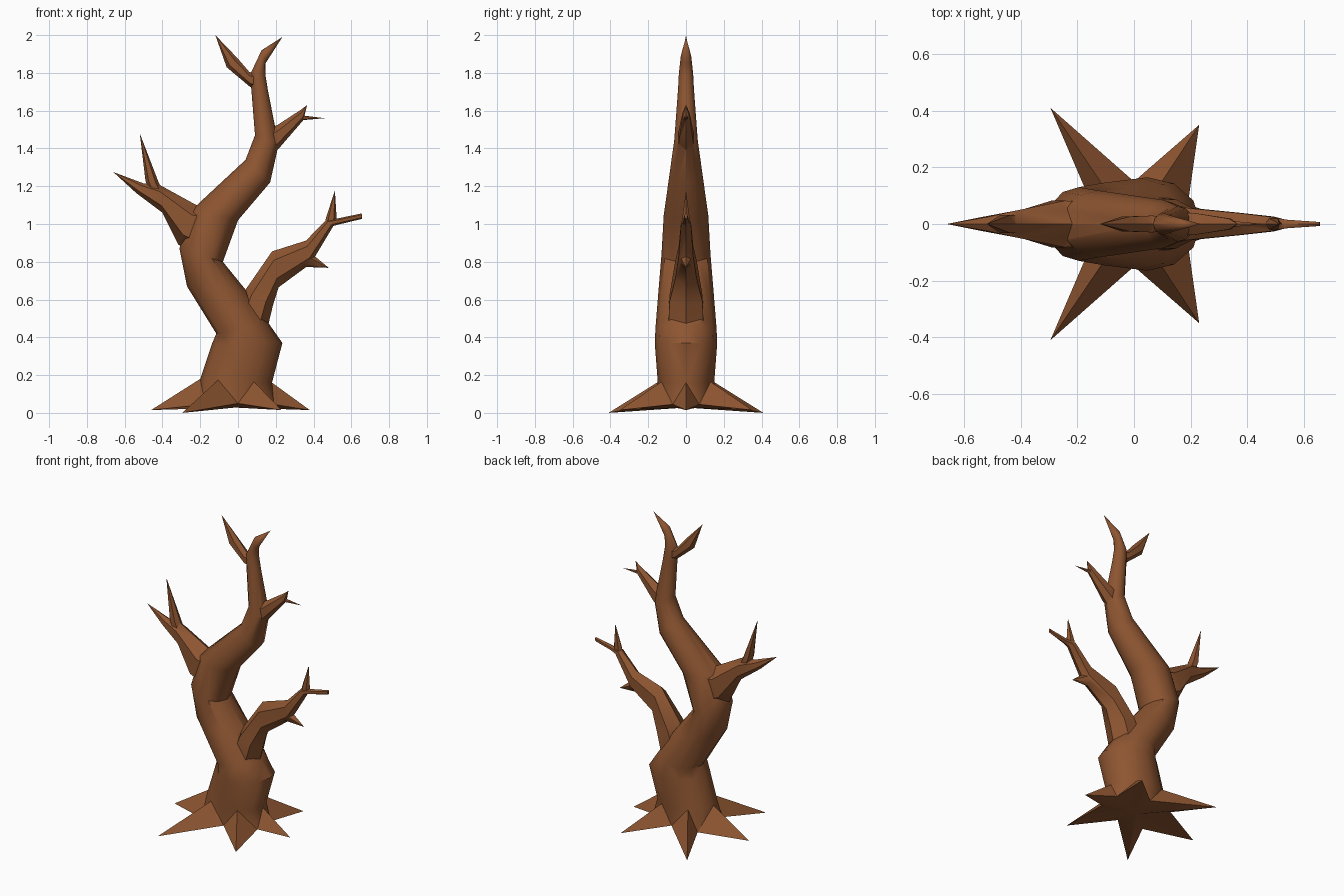
import bpy, bmesh, math
from mathutils import Vector

if "Cube" in bpy.data.objects:
    bpy.data.objects.remove(bpy.data.objects["Cube"])

bark = bpy.data.materials.new("brown bark")
bark.diffuse_color = (0.27, 0.092, 0.031, 1)
bark.use_nodes = True
bark.node_tree.nodes["Principled BSDF"].inputs["Base Color"].default_value = bark.diffuse_color


def oval(l_x, l_z, r_x, r_z, depth, n):
    """Oval cross-section between two outline points of the front view."""
    a, b = Vector((l_x, 0, l_z)), Vector((r_x, 0, r_z))
    mid, half = (a + b) / 2, (b - a) / 2
    return [mid + half * math.cos(t) + Vector((0, depth * math.sin(t), 0))
            for t in (2 * math.pi * i / n for i in range(n))]


def limb(name, sections, tip=None, n=6, foot=None):
    """Loft cross-sections into a closed limb, ending in a point if tip is given."""
    rings = ([foot] if foot else []) + [oval(*s, n) for s in sections]
    bm = bmesh.new()
    loops = [[bm.verts.new(p) for p in r] for r in rings]
    for lo, hi in zip(loops, loops[1:]):
        for i in range(n):
            j = (i + 1) % n
            bm.faces.new((lo[i], lo[j], hi[j], hi[i]))
    start = bm.verts.new(sum(rings[0], Vector()) / n)
    end = bm.verts.new((tip[0], 0, tip[1]) if tip else sum(rings[-1], Vector()) / n)
    for i in range(n):
        j = (i + 1) % n
        bm.faces.new((start, loops[0][j], loops[0][i]))
        bm.faces.new((end, loops[-1][i], loops[-1][j]))
    bmesh.ops.triangulate(bm, faces=bm.faces[:])
    bmesh.ops.recalc_face_normals(bm, faces=bm.faces[:])
    me = bpy.data.meshes.new(name)
    bm.to_mesh(me)
    bm.free()
    me.materials.append(bark)
    ob = bpy.data.objects.new(name, me)
    bpy.context.collection.objects.link(ob)
    return ob


# Star-shaped foot: root tips alternating with valleys, mirrored front to back
half_star = [(.38, 0, .015), (.19, .07, .045), (.23, .35, .015), (0, .15, .05),
             (-.295, .41, 0), (-.175, .13, .045), (-.46, 0, .015)]
star = [Vector(p) for p in half_star]
star += [Vector((x, -y, z)) for x, y, z in half_star[5:0:-1]]

# Trunk with roots, rising to the top right twig
trunk = limb("trunk", [
    (-.20, .18, .18, .16, .15), (-.14, .36, .235, .37, .165),
    (-.115, .42, .165, .47, .162), (-.27, .67, .05, .64, .145),
    (-.31, .87, -.08, .80, .13), (-.25, 1.07, 0, 1.02, .118),
    (.04, 1.34, .17, 1.22, .085), (.09, 1.47, .215, 1.42, .062),
    (.07, 1.72, .158, 1.71, .042), (.068, 1.80, .145, 1.79, .038),
    (.125, 1.92, .145, 1.85, .028)], tip=(.235, 1.99), n=12, foot=star)

parts = [
    # Top left twig
    limb("top_left_twig", [(.13, 1.70, .12, 1.79, .03), (.065, 1.725, .06, 1.805, .034),
                           (-.06, 1.83, .0, 1.875, .03)], tip=(-.12, 2.0)),
    # Upper right twigs
    limb("upper_right_twig", [(.12, 1.49, .15, 1.33, .045), (.21, 1.525, .212, 1.395, .045),
                              (.33, 1.603, .346, 1.55, .022)], tip=(.366, 1.63)),
    limb("upper_right_side_twig", [(.27, 1.56, .28, 1.51, .02), (.34, 1.575, .342, 1.55, .013)],
         tip=(.46, 1.56)),
    # Left branch and its upward twig
    limb("left_branch", [(-.10, 1.10, -.20, .82, .09), (-.22, 1.10, -.315, .89, .095),
                         (-.42, 1.21, -.40, 1.06, .055), (-.50, 1.215, -.54, 1.165, .03)],
         tip=(-.66, 1.275)),
    limb("left_up_twig", [(-.45, 1.12, -.38, 1.14, .035), (-.49, 1.23, -.42, 1.22, .036)],
         tip=(-.52, 1.48)),
    # Right branch with its twigs
    limb("right_branch", [(-.02, .52, .14, .38, .11), (.035, .645, .185, .57, .10),
                          (.18, .855, .215, .665, .065), (.36, .912, .385, .79, .045),
                          (.465, 1.02, .505, .99, .03), (.53, 1.03, .535, .998, .018),
                          (.655, 1.056, .656, 1.027, .008)]),
    limb("right_up_twig", [(.458, .985, .515, 1.0, .02), (.465, 1.03, .522, 1.035, .022)],
         tip=(.513, 1.178)),
    limb("right_low_twig", [(.37, .87, .25, .80, .03), (.40, .835, .317, .774, .032)],
         tip=(.48, .768)),
]

# Merge all limbs into one solid tree
for p in parts:
    m = trunk.modifiers.new(p.name, 'BOOLEAN')
    m.operation, m.object, m.solver = 'UNION', p, 'EXACT'
dg = bpy.context.evaluated_depsgraph_get()
merged = bpy.data.meshes.new_from_object(trunk.evaluated_get(dg))
trunk.modifiers.clear()
trunk.data = merged
trunk.name = "bare_tree"
for p in parts:
    bpy.data.objects.remove(p)

bpy.ops.object.select_all(action='DESELECT')
trunk.select_set(True)
bpy.context.view_layer.objects.active = trunk
bpy.ops.object.shade_smooth_by_angle(angle=math.radians(40))
